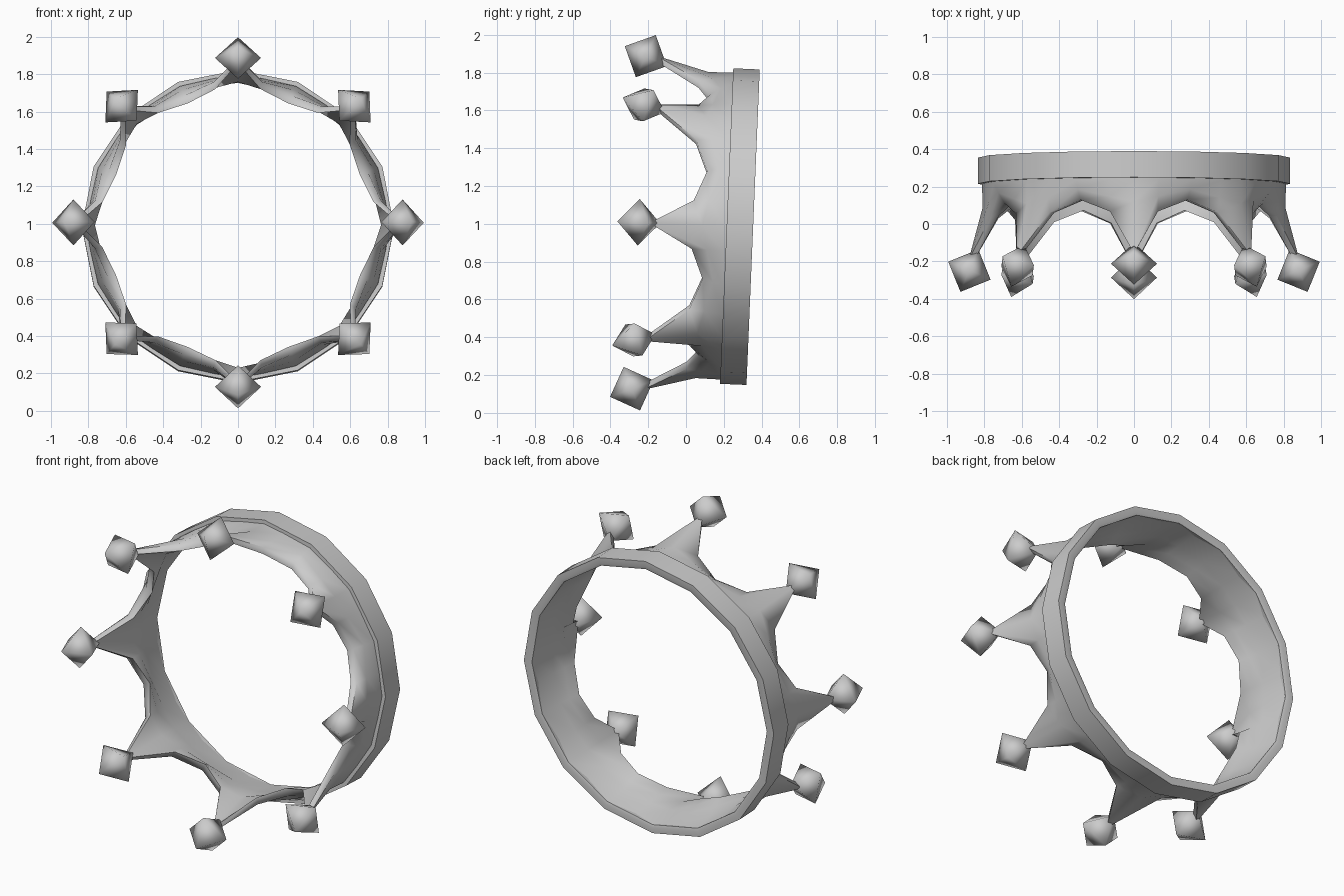
import bpy, bmesh, math
from mathutils import Matrix, Vector

if "Cube" in bpy.data.objects:
    bpy.data.objects.remove(bpy.data.objects["Cube"])

# Crown frame: local z runs along the crown axis, tipped to face the front (-y) and slightly up
TILT = 0.042
FRAME = Matrix.Translation((0, 0.285, 0.985)) @ Matrix.Rotation(math.pi / 2 - TILT, 4, 'X')


def polar(a, r, h):
    return Vector((r * math.cos(a), r * math.sin(a), h))


def finish(name, bm, smooth_angle):
    bmesh.ops.recalc_face_normals(bm, faces=bm.faces)
    bm.transform(FRAME)
    me = bpy.data.meshes.new(name)
    bm.to_mesh(me)
    bm.free()
    ob = bpy.data.objects.new(name, me)
    bpy.context.collection.objects.link(ob)
    bpy.context.view_layer.objects.active = ob
    ob.select_set(True)
    bpy.ops.object.shade_smooth_by_angle(angle=math.radians(smooth_angle))
    ob.select_set(False)


def loft(name, loops, smooth_angle):
    # joins closed cross-sections around the ring
    bm = bmesh.new()
    cols = [[bm.verts.new(p) for p in loop] for loop in loops]
    n = len(cols[0])
    for i, a in enumerate(cols):
        b = cols[(i + 1) % len(cols)]
        for j in range(n):
            k = (j + 1) % n
            bm.faces.new((a[j], b[j], b[k], a[k]))
    finish(name, bm, smooth_angle)


# Base band: 16-sided ring
band = [(0.785, -0.065), (0.80, -0.07), (0.835, -0.07), (0.835, 0.07), (0.80, 0.07)]
loft("base_band", [[polar(i * math.pi / 8, r, h) for r, h in band] for i in range(16)], 50)

# Crown wall: cross-sections (radius, height) at spike, shoulder and valley
spike = [(0.785, -0.06), (0.81, -0.06), (0.812, 0.08), (0.81, 0.20), (0.885, 0.48),
         (0.855, 0.48), (0.765, 0.22), (0.765, 0.10)]
shoulder = [(0.775, -0.06), (0.80, -0.06), (0.80, 0.08), (0.785, 0.17), (0.775, 0.25),
            (0.735, 0.25), (0.745, 0.17), (0.76, 0.09)]
valley = [(0.785, -0.06), (0.81, -0.06), (0.81, 0.08), (0.785, 0.13), (0.75, 0.185),
          (0.705, 0.185), (0.735, 0.13), (0.765, 0.08)]
loops = []
for i in range(8):
    for off, section in ((-9.5, shoulder), (0, spike), (9.5, shoulder), (22.5, valley)):
        a = math.radians(45 * i + off)
        loops.append([polar(a, r, h) for r, h in section])
loft("crown_wall", loops, 70)

# Gems: one octahedron per spike, leaning outward
for i in range(8):
    bm = bmesh.new()
    bmesh.ops.create_uvsphere(bm, u_segments=4, v_segments=2, radius=0.123)
    bm.transform(Matrix.Rotation(i * math.pi / 4, 4, 'Z')
                 @ Matrix.Translation((0.88, 0, 0.535))
                 @ Matrix.Rotation(math.radians(23), 4, 'Y'))
    finish(f"gem_{i + 1}", bm, 100)
